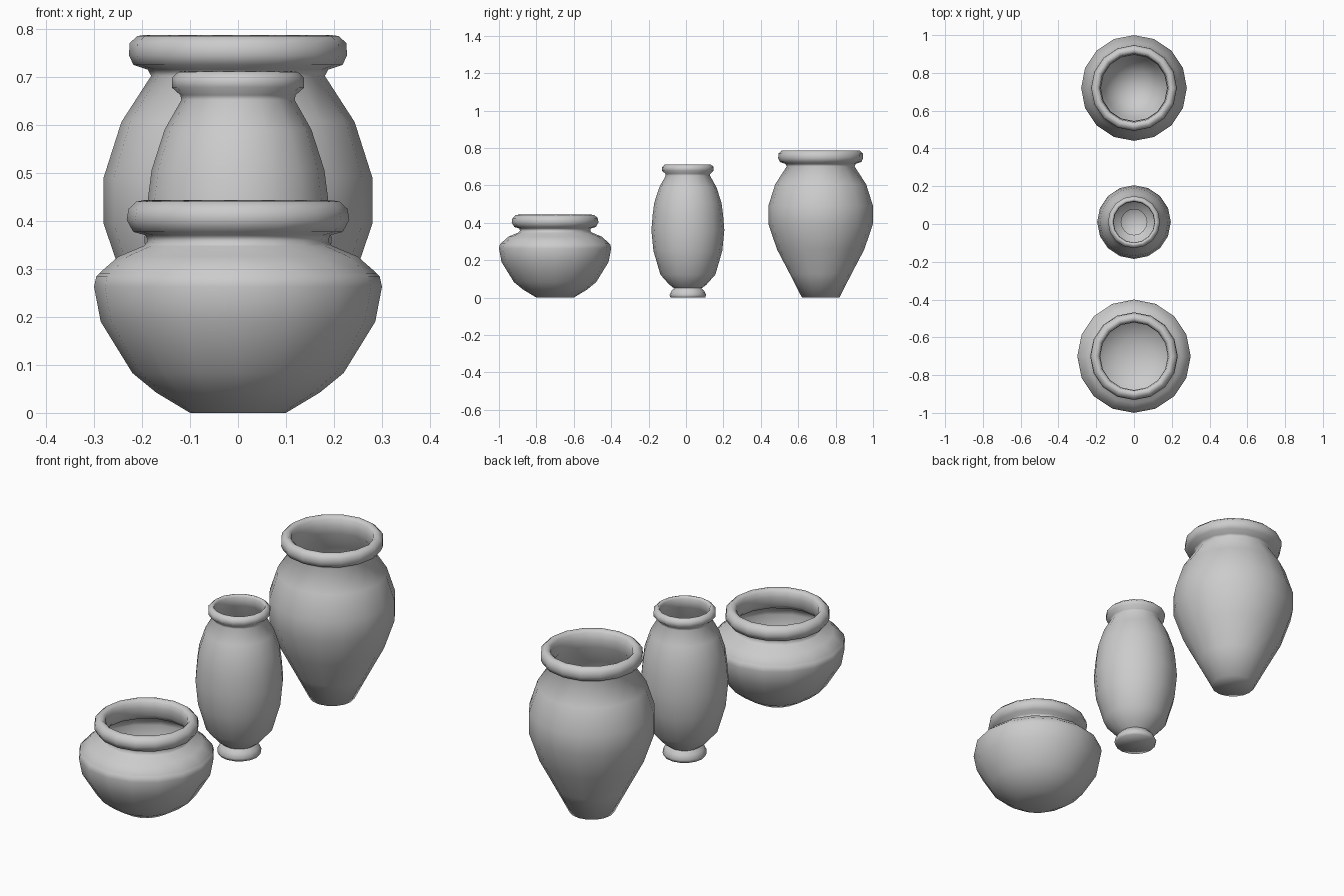
import bpy, bmesh
from math import cos, sin, pi, radians

cube = bpy.data.objects.get("Cube")
if cube:
    bpy.data.objects.remove(cube, do_unlink=True)

SIDES = 16
WALL = 0.006

clay = bpy.data.materials.new("grey clay")
clay.use_nodes = True
grey = (0.6, 0.6, 0.6, 1)
clay.diffuse_color = grey
clay.node_tree.nodes["Principled BSDF"].inputs["Base Color"].default_value = grey


def lathe(name, profile, y):
    """Spin a (radius, height) profile; radius 0 closes the end with a pole."""
    bm = bmesh.new()
    rings = []
    for r, z in profile:
        if r == 0:
            rings.append([bm.verts.new((0, 0, z))] * SIDES)
        else:
            rings.append([bm.verts.new((r * cos(2 * pi * i / SIDES),
                                        r * sin(2 * pi * i / SIDES), z))
                          for i in range(SIDES)])
    for low, high in zip(rings, rings[1:]):
        for i in range(SIDES):
            j = (i + 1) % SIDES
            bm.faces.new(dict.fromkeys((low[i], low[j], high[j], high[i])))
    bmesh.ops.recalc_face_normals(bm, faces=bm.faces)
    mesh = bpy.data.meshes.new(name)
    bm.to_mesh(mesh)
    bm.free()
    mesh.materials.append(clay)
    ob = bpy.data.objects.new(name, mesh)
    bpy.context.collection.objects.link(ob)
    ob.location.y = y
    bpy.ops.object.select_all(action='DESELECT')
    ob.select_set(True)
    bpy.context.view_layer.objects.active = ob
    bpy.ops.object.shade_smooth_by_angle(angle=radians(80))


def pot(name, body, rim, y):
    """Closed base, outer wall, rolled rim, then a thin inner wall and floor."""
    inner = [(r - WALL, z + WALL) for r, z in reversed(body)]
    lathe(name, [(0, 0)] + body + rim + inner + [(0, inner[-1][1])], y)


# Wide squat bowl at the front
pot("squat_pot",
    [(.1, 0), (.17, .042), (.22, .083), (.286, .19), (.3, .263), (.295, .285),
     (.255, .32), (.2, .343), (.188, .358)],
    [(.192, .37), (.218, .377), (.232, .402), (.228, .425), (.212, .44),
     (.197, .443), (.183, .43), (.179, .405)], -.7)

# Slender footed vase in the middle
pot("slender_vase",
    [(.093, 0), (.098, .014), (.088, .035), (.074, .05), (.1, .07),
     (.147, .123), (.184, .25), (.195, .36), (.188, .444), (.18, .506),
     (.153, .59), (.118, .652)],
    [(.12, .662), (.138, .678), (.138, .698), (.125, .71), (.116, .712),
     (.11, .702), (.108, .68)], .01)

# Tall broad-shouldered jar at the back
pot("tall_jar",
    [(.1, 0), (.165, .127), (.233, .257), (.28, .394), (.28, .49),
     (.243, .606), (.181, .702)],
    [(.188, .715), (.218, .725), (.227, .745), (.226, .77), (.21, .785),
     (.196, .787), (.182, .775), (.178, .745)], .72)
